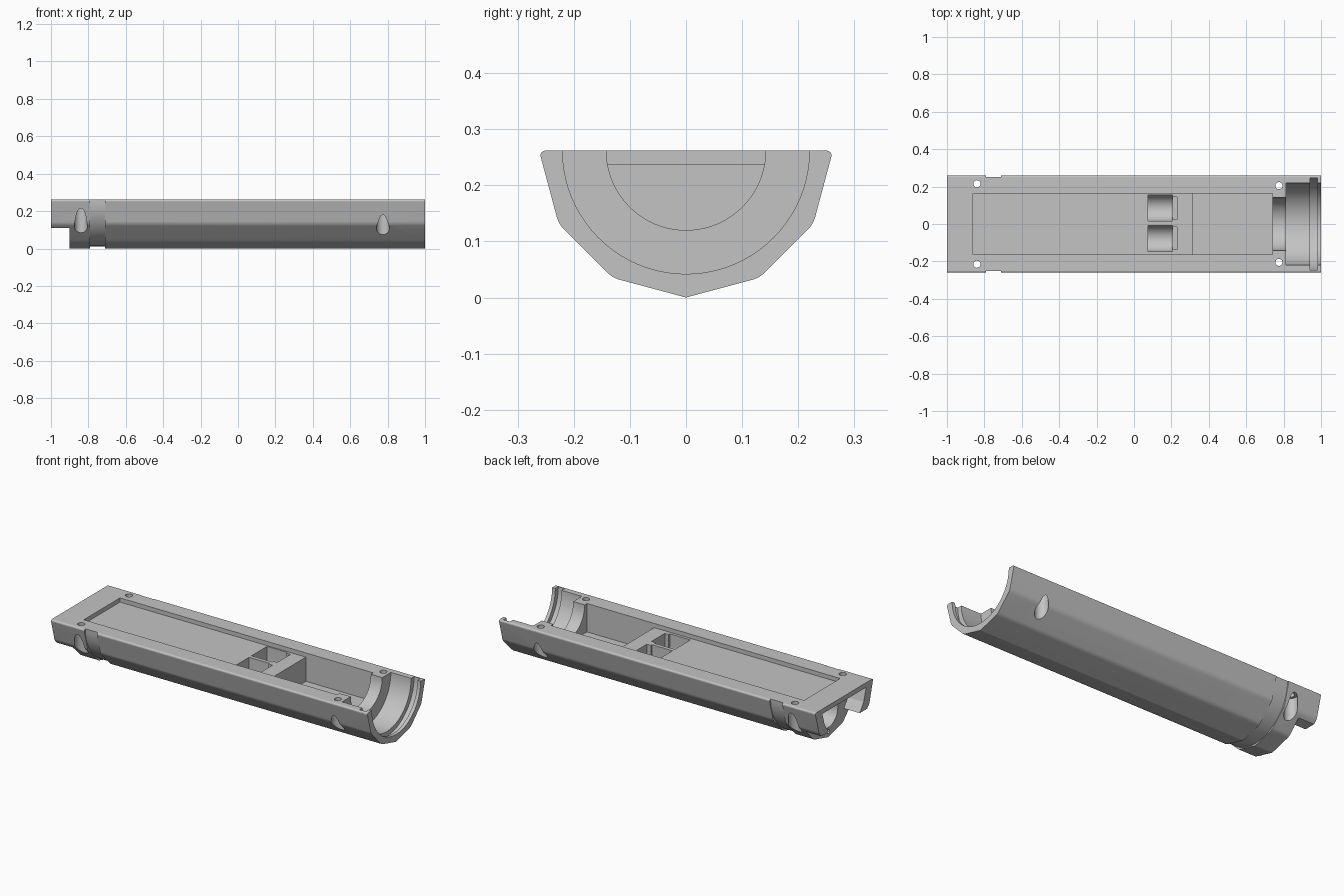
import bpy, bmesh
from math import sin, cos, pi, radians

AXIS = 0.262  # height of the flat top, and of the bore axis

cube = bpy.data.objects.get("Cube")
if cube:
    bpy.data.objects.remove(cube, do_unlink=True)

gray = bpy.data.materials.new("light gray")
gray.use_nodes = True
color = (0.55, 0.55, 0.55, 1)
gray.diffuse_color = color
gray.node_tree.nodes["Principled BSDF"].inputs["Base Color"].default_value = color


def finish(name, bm):
    bmesh.ops.recalc_face_normals(bm, faces=bm.faces)
    mesh = bpy.data.meshes.new(name)
    bm.to_mesh(mesh)
    bm.free()
    mesh.materials.append(gray)
    obj = bpy.data.objects.new(name, mesh)
    bpy.context.collection.objects.link(obj)
    return obj


def prism(points, offset):
    """Extrude a closed outline of 3D points along an offset."""
    bm = bmesh.new()
    face = bm.faces.new([bm.verts.new(p) for p in points])
    out = bmesh.ops.extrude_face_region(bm, geom=[face])
    verts = [v for v in out["geom"] if isinstance(v, bmesh.types.BMVert)]
    bmesh.ops.translate(bm, verts=verts, vec=offset)
    return bm


def along_x(outline, x0, x1):
    return prism([(x0, y, z) for y, z in outline], (x1 - x0, 0, 0))


def turned(profile, closed=False, segs=80):
    """Revolve (x, radius) points about the bore axis."""
    bm = bmesh.new()
    rings = []
    for x, r in profile:
        rings.append([bm.verts.new((x, r * sin(2 * pi * i / segs),
                                    AXIS + r * cos(2 * pi * i / segs))) for i in range(segs)])
    pairs = list(zip(rings, rings[1:]))
    if closed:
        pairs.append((rings[-1], rings[0]))
    else:
        bm.faces.new(rings[0])
        bm.faces.new(rings[-1])
    for a, b in pairs:
        for i in range(segs):
            j = (i + 1) % segs
            bm.faces.new((a[i], a[j], b[j], b[i]))
    return bm


def circle(u, v, r, n=48):
    return [(u + r * cos(2 * pi * i / n), v + r * sin(2 * pi * i / n)) for i in range(n)]


def upright(x, y, r, z0, z1):
    return prism([(a, b, z0) for a, b in circle(x, y, r)], (0, 0, z1 - z0))


def mirrored(half):
    return half + [(-y, z) for y, z in reversed(half)]


# Half of a twelve-sided bar, with softened long edges
outline = [(AXIS * cos(i * pi / 6), AXIS - AXIS * sin(i * pi / 6)) for i in range(7)]
bm = along_x(outline, -1, 1)
long_edges = [e for e in bm.edges
              if abs(e.verts[0].co.x - e.verts[1].co.x) > 1 and abs(e.verts[0].co.y) > 0.01]
bmesh.ops.bevel(bm, geom=long_edges, offset=0.012, segments=4, profile=0.5, affect="EDGES")
body = finish("half_housing", bm)


def cut(name, bm):
    cutter = finish(name, bm)
    cutter.hide_render = True
    mod = body.modifiers.new(name, "BOOLEAN")
    mod.operation = "DIFFERENCE"
    mod.solver = "EXACT"
    mod.object = cutter
    bpy.context.view_layer.objects.active = body
    bpy.ops.object.modifier_apply(modifier=name)
    bpy.data.objects.remove(cutter, do_unlink=True)


# Shallow tray running into a deep compartment
tray = [(-0.86, 0.238), (0.315, 0.238), (0.315, 0.1), (0.74, 0.1), (0.74, 0.4), (-0.86, 0.4)]
cut("tray", prism([(x, -0.163, z) for x, z in tray], (0, 0.326, 0)))

# Stepped bore with a retaining groove at the open end
cut("stepped_bore", turned([(0.7, 0.142), (0.812, 0.142), (0.812, 0.22), (0.94, 0.22),
                            (0.94, 0.247), (0.98, 0.247), (0.98, 0.22), (1.1, 0.22)]))

# Shallow band turned around the outside
cut("outer_band", turned([(-0.79, 0.25), (-0.71, 0.25), (-0.71, 0.4), (-0.79, 0.4)], True))

# Undercut end, leaving a top plate with two side cheeks
cheek = [(0.4, -0.1), (0.4, 0.11), (0.14, 0.11), (0.175, 0.16), (0.198, 0.235)]
cut("end_undercut", along_x(mirrored(cheek), -1.1, -0.9))

# Round socket and pin hole in the stepped end wall
cut("end_socket", along_x(circle(0, 0.14, 0.085), -0.95, -0.78))
cut("pin_hole", along_x(circle(0, 0.032, 0.012), -0.95, -0.85))

# Twin round-bottomed pits with a narrow notch at one end
for side, y in (("left", 0.085), ("right", -0.077)):
    arc = [(y + 0.07 * cos(pi + pi * i / 24), 0.17 + 0.07 * sin(pi + pi * i / 24))
           for i in range(25)]
    cut(side + "_pit", along_x(arc + [(y + 0.07, 0.4), (y - 0.07, 0.4)], 0.075, 0.205))
    notch = [(y - 0.06, 0.15), (y + 0.06, 0.15), (y + 0.06, 0.4), (y - 0.06, 0.4)]
    cut(side + "_notch", along_x(notch, 0.19, 0.23))

# Four screw holes with counterbores from below
for x, y in ((-0.84, 0.215), (0.775, 0.205)):
    for s in (-1, 1):
        cut("counterbore", upright(x, s * y, 0.035, -0.1, 0.215))
        cut("screw_hole", upright(x, s * y, 0.019, 0.15, 0.4))

bpy.ops.object.select_all(action="DESELECT")
body.select_set(True)
bpy.context.view_layer.objects.active = body
bpy.ops.object.shade_smooth_by_angle(angle=radians(8))
